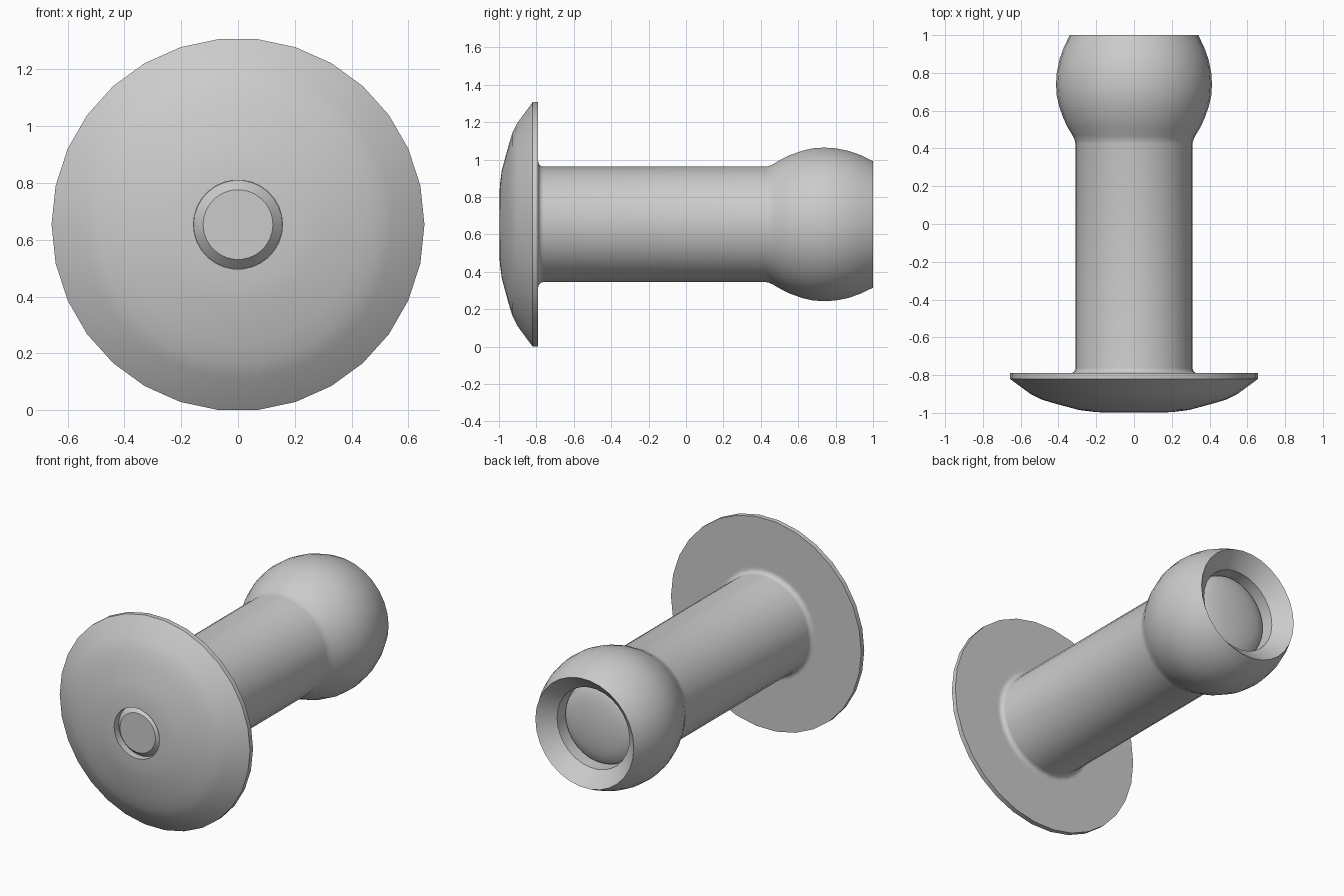
import bpy, bmesh, math

if "Cube" in bpy.data.objects:
    bpy.data.objects.remove(bpy.data.objects["Cube"])

SIDES = 30
RIM = 0.657
CENTRE_Z = RIM * math.cos(math.pi / SIDES)

grey = bpy.data.materials.new("grey")
grey.diffuse_color = (0.6, 0.6, 0.6, 1)
grey.use_nodes = True
grey.node_tree.nodes["Principled BSDF"].inputs["Base Color"].default_value = grey.diffuse_color


def lathe(name, profile):
    """Spin (radius, y) points around the long horizontal axis."""
    bm = bmesh.new()
    rings = []
    for r, y in profile:
        if r == 0:
            rings.append([bm.verts.new((0, y, CENTRE_Z))] * SIDES)
            continue
        rings.append([bm.verts.new((r * math.cos(a), y, CENTRE_Z + r * math.sin(a)))
                      for a in (2 * math.pi * i / SIDES for i in range(SIDES))])
    for low, high in zip(rings, rings[1:]):
        for i in range(SIDES):
            j = (i + 1) % SIDES
            corners = list(dict.fromkeys((low[i], low[j], high[j], high[i])))
            bm.faces.new(corners)
    bmesh.ops.recalc_face_normals(bm, faces=bm.faces)
    mesh = bpy.data.meshes.new(name)
    bm.to_mesh(mesh)
    bm.free()
    mesh.materials.append(grey)
    obj = bpy.data.objects.new(name, mesh)
    bpy.context.collection.objects.link(obj)
    bpy.ops.object.select_all(action='DESELECT')
    obj.select_set(True)
    bpy.context.view_layer.objects.active = obj
    bpy.ops.object.shade_smooth_by_angle(angle=math.radians(30))
    return obj


# Front socket and domed flange
front = [(0, -0.95), (0.157, -0.95), (0.157, -0.998), (0.21, -0.995),
         (0.29, -0.985), (0.42, -0.95), (0.49, -0.929), (0.545, -0.902),
         (RIM, -0.82), (RIM, -0.79), (0.35, -0.79)]

# Fillet between flange and shaft
fillet = [(0.338 - 0.028 * math.sin(a), -0.762 - 0.028 * math.cos(a))
          for a in (math.pi / 2 * k / 4 for k in range(5))]

# Shaft flowing into the ball end
ball = [(0.31, 0.425), (0.314, 0.445), (0.325, 0.468), (0.35, 0.51),
        (0.372, 0.555), (0.397, 0.625), (0.409, 0.68), (0.413, 0.74),
        (0.409, 0.80), (0.395, 0.87), (0.372, 0.935), (0.34, 1.0)]

# Chamfered mouth and socket in the ball end
mouth = [(0.25, 0.915), (0.25, 0.83), (0, 0.83)]

lathe("flanged_body", front + fillet + ball + mouth)

# Tapered pin end seated in the front socket
lathe("front_pin", [(0, -0.94), (0.156, -0.94), (0.156, -0.955),
                    (0.123, -0.99), (0, -0.99)])

# Shallow dome seated in the rear socket
dome = [(0.248 * math.cos(a), 0.832 + 0.06 * math.sin(a))
        for a in (math.pi / 2 * k / 6 for k in range(6))]
lathe("rear_dome", [(0, 0.82), (0.248, 0.82)] + dome + [(0, 0.892)])
